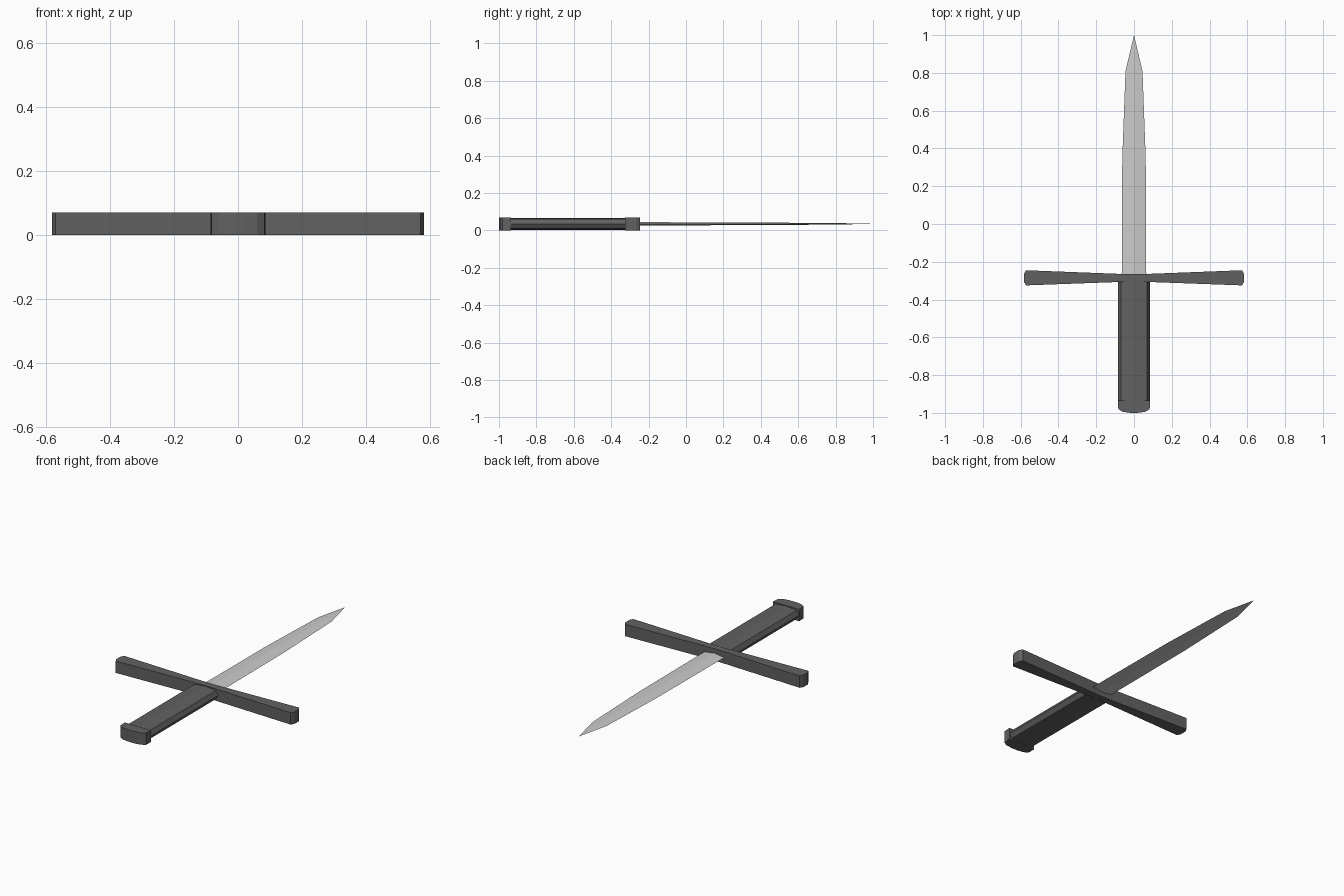
import bpy

if "Cube" in bpy.data.objects:
    bpy.data.objects.remove(bpy.data.objects["Cube"])

ZC = 0.035  # mid height of the dagger


def make(name, verts, faces, color=None):
    me = bpy.data.meshes.new(name)
    me.from_pydata(verts, [], faces)
    ob = bpy.data.objects.new(name, me)
    bpy.context.collection.objects.link(ob)
    if color:
        mat = bpy.data.materials.new(name)
        mat.diffuse_color = color
        mat.use_nodes = True
        mat.node_tree.nodes["Principled BSDF"].inputs["Base Color"].default_value = mat.diffuse_color
        me.materials.append(mat)
    return ob


def extrude(name, outline, z0, z1, color):
    """Counter-clockwise xy outline turned into a slab."""
    n = len(outline)
    verts = [(x, y, z) for z in (z0, z1) for x, y in outline]
    faces = [tuple(range(n))[::-1], tuple(range(n, 2 * n))]
    faces += [(i, (i + 1) % n, n + (i + 1) % n, n + i) for i in range(n)]
    return make(name, verts, faces, color)


def loft(name, rings, color, tip=None):
    """Skin equal-sized rings running along +y, optionally closed to a tip."""
    n = len(rings[0])
    verts = [v for r in rings for v in r]
    faces = [tuple(range(n))]
    for k in range(len(rings) - 1):
        a, b = k * n, (k + 1) * n
        faces += [(a + i, b + i, b + (i + 1) % n, a + (i + 1) % n) for i in range(n)]
    last = (len(rings) - 1) * n
    if tip:
        verts.append(tip)
        faces += [(last + i, len(verts) - 1, last + (i + 1) % n) for i in range(n)]
    else:
        faces.append(tuple(range(last, last + n))[::-1])
    return make(name, verts, faces, color)


DARK = (0.12, 0.12, 0.12, 1)
STEEL = (0.55, 0.55, 0.55, 1)

# Blade: flattened diamond section tapering to a point
stations = [(-0.29, 0.065, 0.009), (0.35, 0.062, 0.007), (0.81, 0.045, 0.004)]
rings = [[(-w, y, ZC), (0, y, ZC - t), (w, y, ZC), (0, y, ZC + t)]
         for y, w, t in stations]
loft("blade", rings, STEEL, (0, 1.0, ZC))

# Crossguard: flared arms with softly rounded ends
half = [(0.05, -0.306), (0.572, -0.325), (0.583, -0.305),
        (0.583, -0.265), (0.572, -0.245), (0.05, -0.265)]
extrude("crossguard", half + [(-x, y) for x, y in reversed(half)], 0, 0.07, DARK)

# Grip: flattened faceted tube
section = [(-0.085, 0), (-0.07, -0.025), (0, -0.032), (0.07, -0.025),
           (0.085, 0), (0.07, 0.025), (0, 0.032), (-0.07, 0.025)]
loft("grip", [[(x, y, ZC + z) for x, z in section] for y in (-0.94, -0.29)], DARK)

# Pommel: rounded end cap
p = [(0.02, -1.0), (0.06, -0.994), (0.083, -0.98), (0.086, -0.935)]
extrude("pommel", p + [(-x, y) for x, y in reversed(p)], 0, 0.07, DARK)
